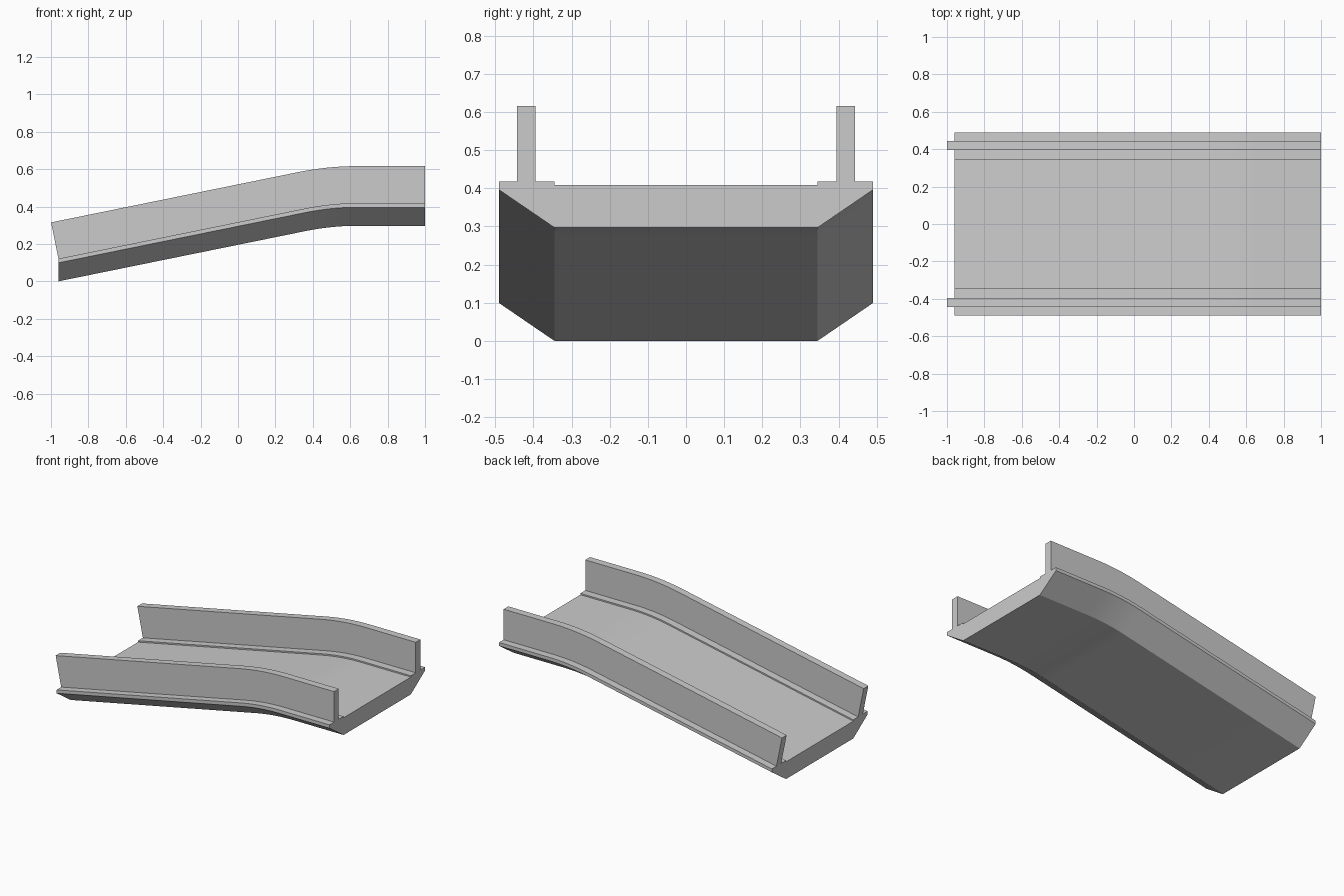
import bpy, bmesh, math

if "Cube" in bpy.data.objects:
    bpy.data.objects.remove(bpy.data.objects["Cube"])

# Side path of the underside: straight ramp, rounded crest, level top
X0, X1, XA, XE, TOP = -0.96, 1.0, 0.50, 0.14, 0.297
SLOPE = TOP / (XA - X0)
path = [(X0, 0.0, SLOPE)]
p0 = (XA - XE, TOP - SLOPE * XE)
STEPS = 10
for i in range(STEPS + 1):
    t = i / STEPS
    x = p0[0] + 2 * XE * t
    z = p0[1] * (1 - t) ** 2 + TOP * (2 * t * (1 - t) + t * t)
    path.append((x, z, SLOPE * (1 - t)))
path.append((X1, TOP, 0.0))


def sweep(name, profile):
    """Loft a closed profile of (y, vertical offset, offset along normal)."""
    bm = bmesh.new()
    rings = []
    for x, z, s in path:
        a = math.atan(s)
        rings.append([bm.verts.new((x - n * math.sin(a), y, z + h + n * math.cos(a)))
                      for y, h, n in profile])
    count = len(profile)
    for r, q in zip(rings, rings[1:]):
        for i in range(count):
            j = (i + 1) % count
            bm.faces.new((r[i], r[j], q[j], q[i]))
    bm.faces.new(rings[0])
    bm.faces.new(rings[-1][::-1])
    bmesh.ops.recalc_face_normals(bm, faces=bm.faces)
    mesh = bpy.data.meshes.new(name)
    bm.to_mesh(mesh)
    bm.free()
    obj = bpy.data.objects.new(name, mesh)
    bpy.context.collection.objects.link(obj)
    bpy.ops.object.select_all(action='DESELECT')
    obj.select_set(True)
    bpy.context.view_layer.objects.active = obj
    bpy.ops.object.shade_smooth_by_angle(angle=math.radians(20))
    return obj


# Road slab with chamfered underside and raised kerbs
CURB, DECK = 0.121, 0.112
half = [(0.345, 0, 0), (0.49, 0.099, 0), (0.49, CURB, 0),
        (0.345, CURB, 0), (0.345, DECK, 0)]
sweep("road_slab", half + [(-y, h, n) for y, h, n in reversed(half)])

# Side walls standing square to the slope
for side, label in ((-1, "front"), (1, "back")):
    sweep(label + "_wall", [(side * 0.395, CURB, 0), (side * 0.443, CURB, 0),
                            (side * 0.443, CURB, 0.198), (side * 0.395, CURB, 0.198)])
